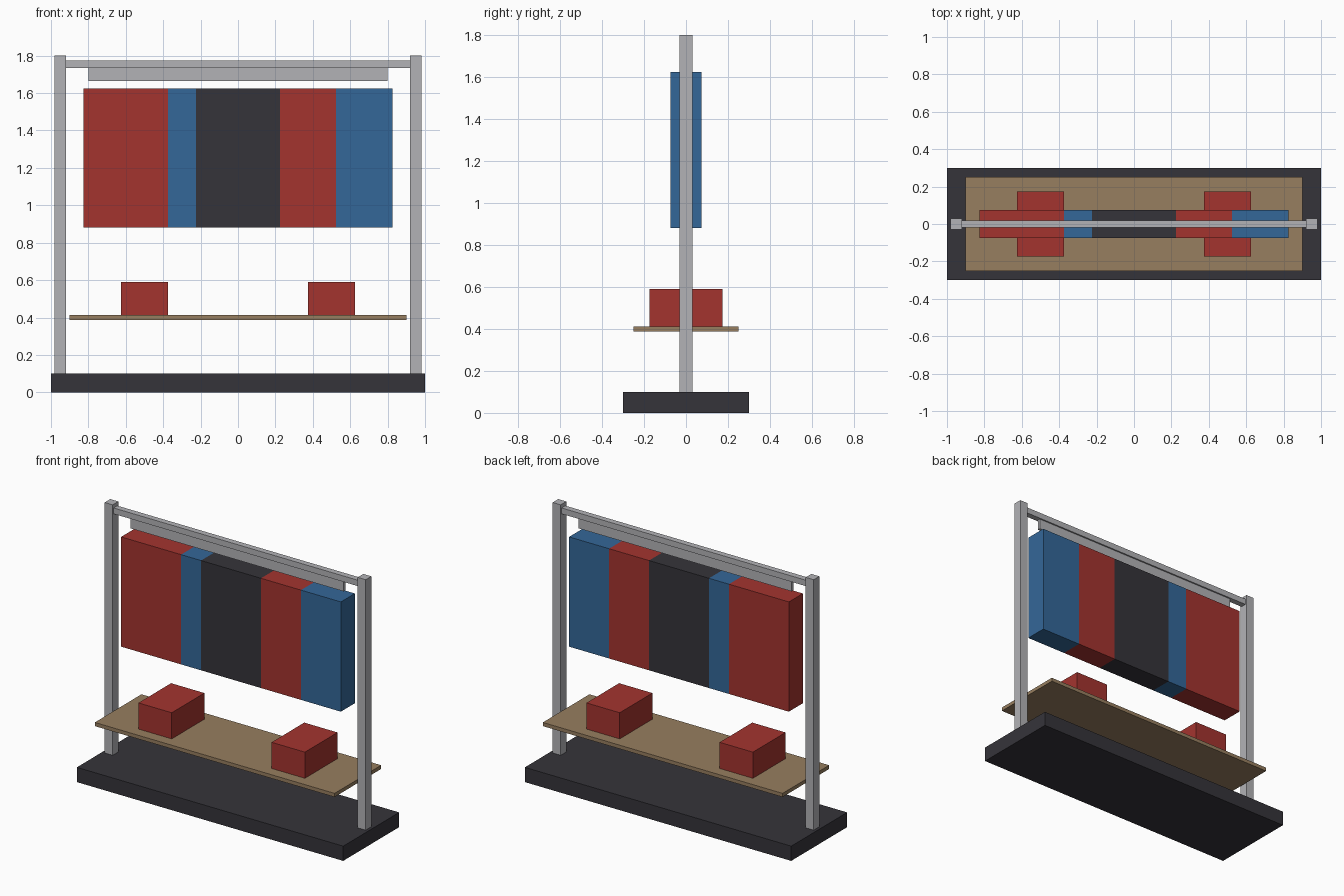
import bpy

cube = bpy.data.objects.get("Cube")
if cube:
    bpy.data.objects.remove(cube, do_unlink=True)


def material(name, r, g, b):
    mat = bpy.data.materials.new(name)
    mat.use_nodes = True
    color = (r, g, b, 1)
    mat.diffuse_color = color
    mat.node_tree.nodes["Principled BSDF"].inputs["Base Color"].default_value = color
    return mat


charcoal = material("charcoal", 0.036, 0.034, 0.042)
steel = material("grey metal", 0.45, 0.45, 0.47)
wood = material("tan wood", 0.31, 0.21, 0.115)
red = material("red cloth", 0.37, 0.034, 0.028)
blue = material("blue cloth", 0.034, 0.136, 0.315)


def box(name, x, depth, z, mat):
    """Box spanning x and z ranges, centred on y = 0."""
    bpy.ops.mesh.primitive_cube_add(
        size=1, location=((x[0] + x[1]) / 2, 0, (z[0] + z[1]) / 2))
    obj = bpy.context.object
    obj.name = name
    obj.scale = (x[1] - x[0], depth, z[1] - z[0])
    bpy.ops.object.transform_apply(location=False, rotation=False, scale=True)
    obj.data.materials.append(mat)
    return obj


# Base and shelf
box("base", (-1, 1), 0.6, (0, 0.1), charcoal)
box("shelf", (-0.9, 0.9), 0.5, (0.3875, 0.4125), wood)

# Posts and shelf boxes, one on each side
for side, s in (("right", -1), ("left", 1)):
    box(side + "_post", sorted((s * 0.92, s * 0.98)), 0.06, (0.1, 1.8), steel)
    box(side + "_shelf_box", sorted((s * 0.375, s * 0.625)), 0.35, (0.4125, 0.59), red)

# Hanging rail and the hanger strip below it
box("rail", (-0.92, 0.92), 0.04, (1.735, 1.775), steel)
box("hanger_strip", (-0.8, 0.8), 0.02, (1.665, 1.735), steel)

# Row of garments, side by side
edges = (-0.825, -0.375, -0.225, 0.225, 0.525, 0.825)
for i, mat in enumerate((red, blue, charcoal, red, blue)):
    box(f"garment_{i + 1}", edges[i:i + 2], 0.15, (0.88, 1.625), mat)
